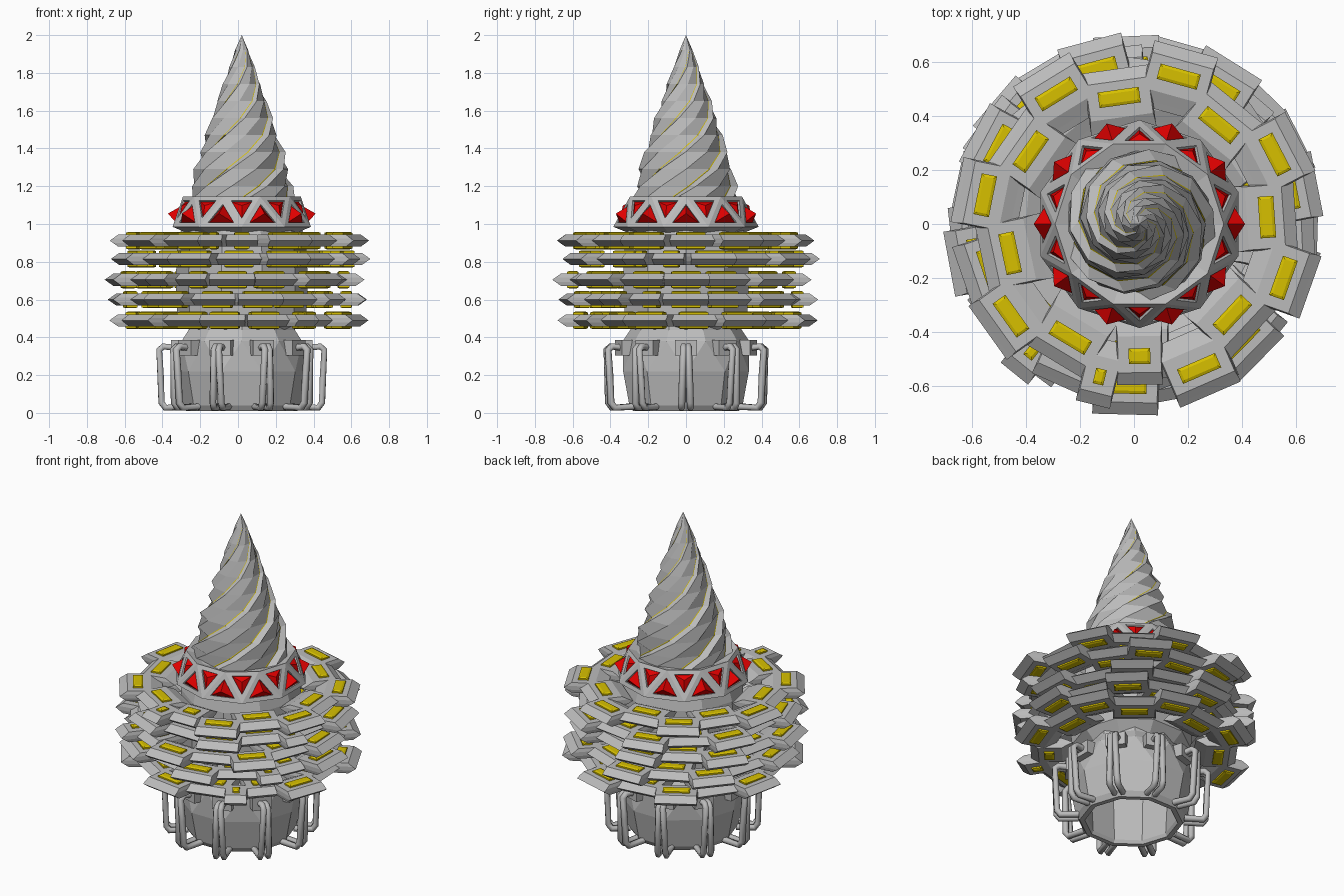
import bpy, bmesh, math
from mathutils import Matrix, Vector

if "Cube" in bpy.data.objects:
    bpy.data.objects.remove(bpy.data.objects["Cube"])

CX = 0.02  # axis of the body, collar and drill


def material(name, rgb):
    m = bpy.data.materials.new(name)
    m.diffuse_color = (*rgb, 1)
    m.use_nodes = True
    m.node_tree.nodes["Principled BSDF"].inputs["Base Color"].default_value = m.diffuse_color
    return m


GREY = material("steel_grey", (0.5, 0.5, 0.5))
YELLOW = material("yellow", (0.68, 0.53, 0.0))
RED = material("red", (0.76, 0.0, 0.0))


def finish(name, bm, mats, x=0.0, y=0.0, fix=True):
    if fix:
        bmesh.ops.recalc_face_normals(bm, faces=bm.faces)
    me = bpy.data.meshes.new(name)
    bm.to_mesh(me)
    bm.free()
    for m in mats:
        me.materials.append(m)
    ob = bpy.data.objects.new(name, me)
    ob.location = (x, y, 0)
    bpy.context.collection.objects.link(ob)
    return ob


def polar(r, deg, z):
    a = math.radians(deg)
    return Vector((r * math.cos(a), r * math.sin(a), z))


def bridge(bm, a, b, mat=None):
    n = len(a)
    for i in range(n):
        f = bm.faces.new((a[i], a[(i + 1) % n], b[(i + 1) % n], b[i]))
        if mat:
            f.material_index = mat(i)


def lathe(name, profile, sides=10):
    """Profile of (radius, z, turn); a change of turn gives a band of triangles."""
    bm = bmesh.new()
    rings = [[bm.verts.new(polar(r, t + i * 360 / sides, z)) for i in range(sides)] for r, z, t in profile]
    for j in range(len(rings) - 1):
        a, b = rings[j], rings[j + 1]
        if profile[j][2] == profile[j + 1][2]:
            bridge(bm, a, b)
            continue
        for i in range(sides):
            n = (i + 1) % sides
            bm.faces.new((a[i], a[n], b[i]))
            bm.faces.new((a[n], b[n], b[i]))
    bm.faces.new(rings[0])
    bm.faces.new(rings[-1])
    return finish(name, bm, [GREY], CX)


def block(bm, mat4, loops, mat=0):
    """Closed stack of rectangles: each loop is (x0, x1, half_width, z)."""
    rings = []
    for x0, x1, w, z in loops:
        pts = [(x0, -w, z), (x1, -w, z), (x1, w, z), (x0, w, z)]
        rings.append([bm.verts.new(mat4 @ Vector(p)) for p in pts])
    for a, b in zip(rings, rings[1:]):
        bridge(bm, a, b, lambda i: mat)
    for f in (bm.faces.new(rings[0]), bm.faces.new(rings[-1])):
        f.material_index = mat


# Hollow base: profile runs from the cavity roof, round the rim and up the outside
lathe("hollow_base", [(0.24, 0.40, 0), (0.27, 0.30, 0), (0.255, 0.03, 0), (0.265, 0.01, 0), (0.295, 0.01, 0),
                      (0.315, 0.04, 0), (0.35, 0.22, 0), (0.335, 0.38, 18), (0.295, 0.44, 18), (0.29, 0.47, 18)])
# Central column behind the armour rings
lathe("column", [(0.28, 0.44, 0), (0.34, 0.50, 0), (0.35, 0.70, 0), (0.34, 0.90, 0), (0.32, 0.97, 0)])

# Brackets on the base
bm = bmesh.new()
for k in range(10):
    block(bm, Matrix.Rotation(math.radians(36 * k), 4, 'Z'),
          [(0.29, 0.375, 0.058, 0.305), (0.29, 0.375, 0.058, 0.385)])
finish("brackets", bm, [GREY], CX)

# Paired bent pipes hanging from each bracket
cu = bpy.data.curves.new("pipes", 'CURVE')
cu.dimensions = '3D'
cu.bevel_depth = 0.019
cu.bevel_resolution = 1
cu.use_fill_caps = True
path = [(0.36, 0.345, 0.012), (0.415, 0.352, 0.012), (0.437, 0.333, 0.013), (0.43, 0.20, 0.018),
        (0.425, 0.055, 0.023), (0.405, 0.027, 0.024), (0.30, 0.033, 0.024)]
for k in range(10):
    rot = Matrix.Rotation(math.radians(36 * k), 3, 'Z')
    for s in (-1, 1):
        sp = cu.splines.new('POLY')
        sp.use_smooth = True
        sp.points.add(len(path) - 1)
        for p, (r, z, t) in zip(sp.points, path):
            p.co = (*(rot @ Vector((r, s * t, z))), 1)
cu.materials.append(GREY)
pipes = bpy.data.objects.new("pipes", cu)
pipes.location.x = CX
bpy.context.collection.objects.link(pipes)

# Five rings of armour plates, alternating outer and inner, closed by two narrow plates
# Each ring: height, starting angle, small x and y offset
RINGS = [(0.49, 340, 0.01, 0.01), (0.60, -1.5, 0, 0.015), (0.705, 268.5, -0.015, -0.025),
         (0.815, 11, 0.01, 0.02), (0.912, 293.5, 0.012, -0.008)]
for layer, (z, start, ox, oy) in enumerate(RINGS):
    bm = bmesh.new()
    for k in range(16):
        angle = start + (23.5 * k if k < 14 else (322.5, 337.5)[k - 14])
        half = 0.122 if k < 14 else (0.065, 0.085)[k - 14]
        bar = half - 0.045
        m = (Matrix.Rotation(math.radians(angle), 4, 'Z')
             @ Matrix.Translation((-0.093 * (k % 2), 0, z)))
        block(bm, m, [(0.50, 0.635, half - 0.005, -0.032), (0.46, 0.663, half, -0.012),
                      (0.435, 0.68, half, 0.0),
                      (0.46, 0.663, half, 0.012), (0.50, 0.635, half - 0.005, 0.032)])
        # Raised yellow bars above and below the plate
        for s in (-1, 1):
            block(bm, m, [(0.545, 0.603, bar, 0.031 * s), (0.545, 0.603, bar, 0.041 * s),
                          (0.556, 0.592, bar - 0.01, 0.046 * s)], 1)
    finish("armour_ring_%d" % (layer + 1), bm, [GREY, YELLOW], ox, oy)

# Collar: triangulated band with a red pyramid set in every triangle
bm = bmesh.new()
low = [bm.verts.new(polar(0.385, 18 + 36 * k, 0.985)) for k in range(10)]
high = [bm.verts.new(polar(0.312, 36 * k, 1.145)) for k in range(10)]
base = [bm.verts.new(polar(0.31, 18 + 36 * k, 0.955)) for k in range(10)]
top = [bm.verts.new(polar(0.265, 36 * k, 1.13)) for k in range(10)]
bridge(bm, base, low)
bridge(bm, high, top)
bm.faces.new(base)
bm.faces.new(top)
tris = []
for k in range(10):
    n = (k + 1) % 10
    tris.append(bm.faces.new((low[k], low[n], high[n])))
    tris.append(bm.faces.new((high[k], low[k], high[n])))
bmesh.ops.recalc_face_normals(bm, faces=bm.faces)
bmesh.ops.inset_individual(bm, faces=tris, thickness=0.025, use_even_offset=True)
bmesh.ops.inset_individual(bm, faces=tris, thickness=0.001, depth=-0.012, use_even_offset=True)
for f in tris:
    f.material_index = 1
    lower = f.calc_center_median().z < 1.06
    tip = f.calc_center_median() + f.normal * (0.058 if lower else 0.022)
    poked = bmesh.ops.poke(bm, faces=[f])
    poked['verts'][0].co = tip
finish("jewelled_collar", bm, [GREY, RED], CX, fix=False)

# Twisted drill: five stepped fins with a thin yellow line along each crease
bm = bmesh.new()
levels = [(1.11, 0.30), (1.20, 0.278), (1.29, 0.258), (1.38, 0.232), (1.47, 0.198), (1.56, 0.17),
          (1.65, 0.137), (1.74, 0.103), (1.83, 0.07), (1.92, 0.036)]
fin = [(0, 0.87), (1.8, 0.875), (9, 1.0), (40, 0.95)]
rings = []
for i, (z, r) in enumerate(levels):
    rings.append([bm.verts.new(polar(r * s, 72 * k + a + 30 * i - 28, z)) for k in range(5) for a, s in fin])
for a, b in zip(rings, rings[1:]):
    bridge(bm, a, b, lambda i: 1 if i % 4 == 0 else 0)
tip = bm.verts.new((0, 0, 2.0))
for i in range(20):
    bm.faces.new((rings[-1][i], rings[-1][(i + 1) % 20], tip))
bm.faces.new(rings[0])
finish("twisted_drill", bm, [GREY, YELLOW], CX)
